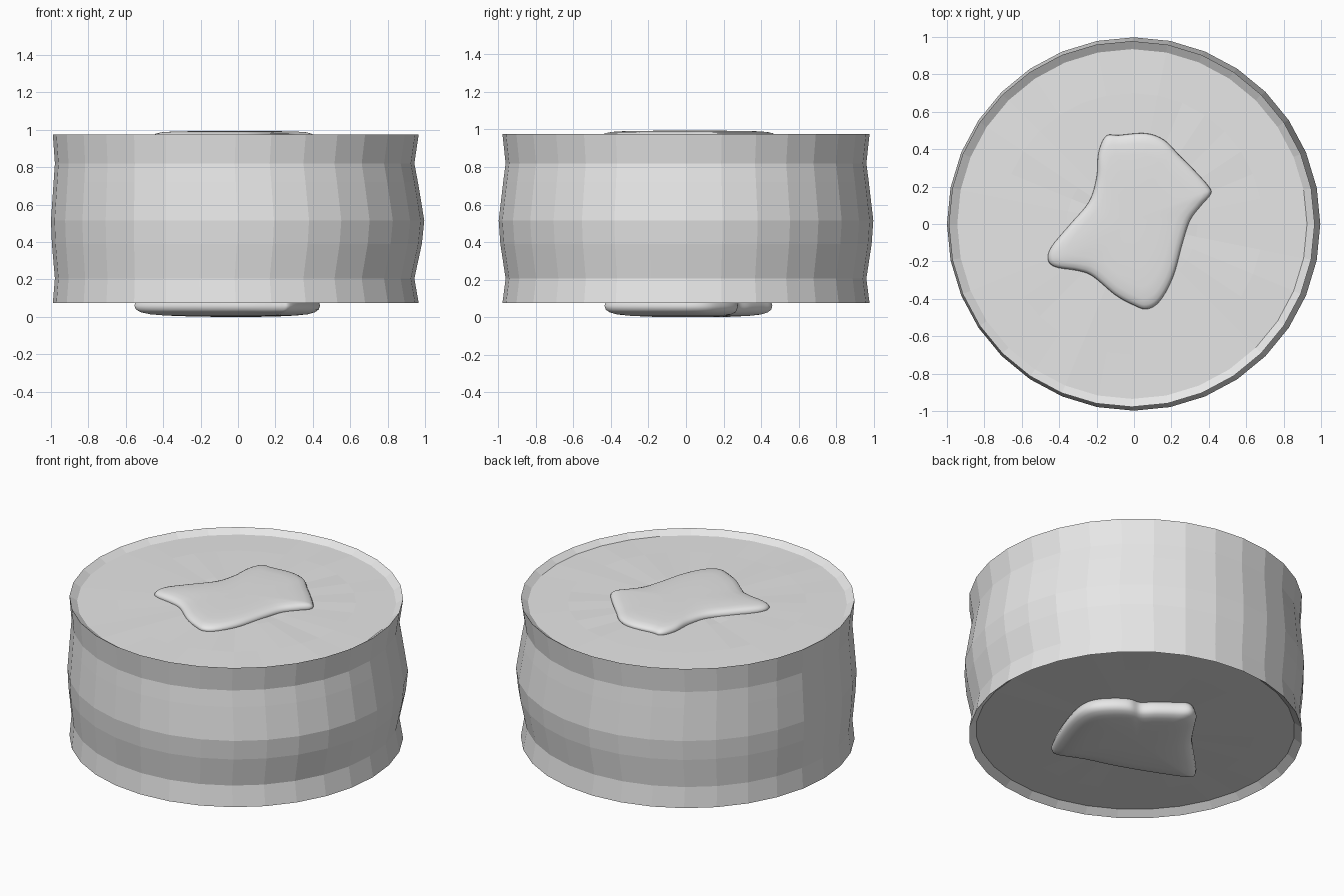
import bpy, bmesh, math, random
from mathutils import Vector

if "Cube" in bpy.data.objects:
    bpy.data.objects.remove(bpy.data.objects["Cube"])

random.seed(4)
SIDES = 32

grey = bpy.data.materials.new("plain_grey")
grey.diffuse_color = (0.8, 0.8, 0.8, 1)
grey.use_nodes = True
grey.node_tree.nodes["Principled BSDF"].inputs["Base Color"].default_value = grey.diffuse_color


def finish(name, bm, smooth):
    bmesh.ops.recalc_face_normals(bm, faces=bm.faces)
    for f in bm.faces:
        f.smooth = smooth
    mesh = bpy.data.meshes.new(name)
    bm.to_mesh(mesh)
    bm.free()
    mesh.materials.append(grey)
    obj = bpy.data.objects.new(name, mesh)
    bpy.context.collection.objects.link(obj)
    return obj


def skin(rings, start, end):
    """Bridge rings of points and close both ends with a fan."""
    bm = bmesh.new()
    loops = [[bm.verts.new(p) for p in ring] for ring in rings]
    n = len(loops[0])
    for a, b in zip(loops, loops[1:]):
        for i in range(n):
            j = (i + 1) % n
            bm.faces.new((a[i], a[j], b[j], b[i]))
    for loop, tip in ((loops[0], start), (loops[-1], end)):
        c = bm.verts.new(tip)
        for i in range(n):
            bm.faces.new((loop[i], loop[(i + 1) % n], c))
    return bm


# Drum body: x offset, radius, height and height jitter of each ring
profile = [
    (-.01, .35, .105, .003), (-.01, .70, .107, .003), (-.01, .935, .110, 0),   # underside
    (-.012, .978, .075, 0), (-.018, .961, .205, 0), (-.006, .989, .39, 0),     # lower wall
    (-.002, .998, .515, 0), (-.012, .974, .72, 0), (-.018, .961, .82, 0),      # upper wall
    (-.012, .978, .975, 0), (-.01, .935, .947, 0),                             # rim and lip
    (-.01, .70, .951, .003), (-.01, .35, .954, .003),                          # top floor
]
rings = []
for x, r, z, jit in profile:
    ring = []
    for i in range(SIDES):
        a = math.tau * i / SIDES
        ring.append((x + r * math.cos(a), r * math.sin(a), z + random.uniform(-jit, jit)))
    rings.append(ring)
finish("drum_body", skin(rings, (0, 0, .105), (0, 0, .955)), False)


def smooth_loop(points, steps=5):
    """Closed Catmull-Rom curve through the outline points."""
    pts = [Vector(p) for p in points]
    n, out = len(pts), []
    for i in range(n):
        a, b, c, d = (pts[(i + k) % n] for k in (-1, 0, 1, 2))
        for s in range(steps):
            t = s / steps
            out.append(0.5 * (2 * b + (c - a) * t + (2 * a - 5 * b + 4 * c - d) * t ** 2
                              + (3 * b - a - 3 * c + d) * t ** 3))
    return out


def puddle(name, outline, section):
    """Soft blob: the outline shrinks towards its middle along the section."""
    loop = smooth_loop(outline)
    mid = sum(loop, Vector((0, 0))) / len(loop)
    rings = [[(*(mid + (p - mid) * s), z) for p in loop] for s, z in section]
    finish(name, skin(rings, (*mid, section[0][1]), (*mid, section[-1][1])), True)


# Raised puddle on the top floor
top_outline = [
    (-.08, .475), (-.15, .47), (-.19, .38), (-.20, .25), (-.24, .12), (-.34, 0),
    (-.44, -.12), (-.46, -.19), (-.42, -.23), (-.30, -.25), (-.22, -.28), (-.10, -.38),
    (0, -.435), (.07, -.455), (.14, -.41), (.21, -.28), (.26, -.10), (.30, .02),
    (.36, .10), (.41, .16), (.40, .20), (.32, .29), (.24, .37), (.16, .45), (.06, .485),
]
puddle("top_puddle", top_outline,
       [(.98, .945), (1, .957), (.985, .970), (.95, .980), (.88, .987),
        (.75, .991), (.5, .993), (.25, .994)])

# Thicker puddle under the base
base_outline = [
    (.28, -.42), (.36, -.26), (.43, -.04), (.43, .10), (.36, .20), (.265, .27),
    (.185, .28), (.12, .34), (.02, .415), (-.05, .46), (-.12, .425), (-.18, .34),
    (-.285, .19), (-.46, .01), (-.545, -.085), (-.53, -.13), (-.345, -.215),
    (-.11, -.305), (.09, -.365), (.22, -.42),
]
puddle("base_puddle", base_outline,
       [(.95, .115), (.985, .085), (1, .06), (.985, .04), (.94, .025),
        (.85, .014), (.7, .007), (.45, .002), (.2, 0)])
